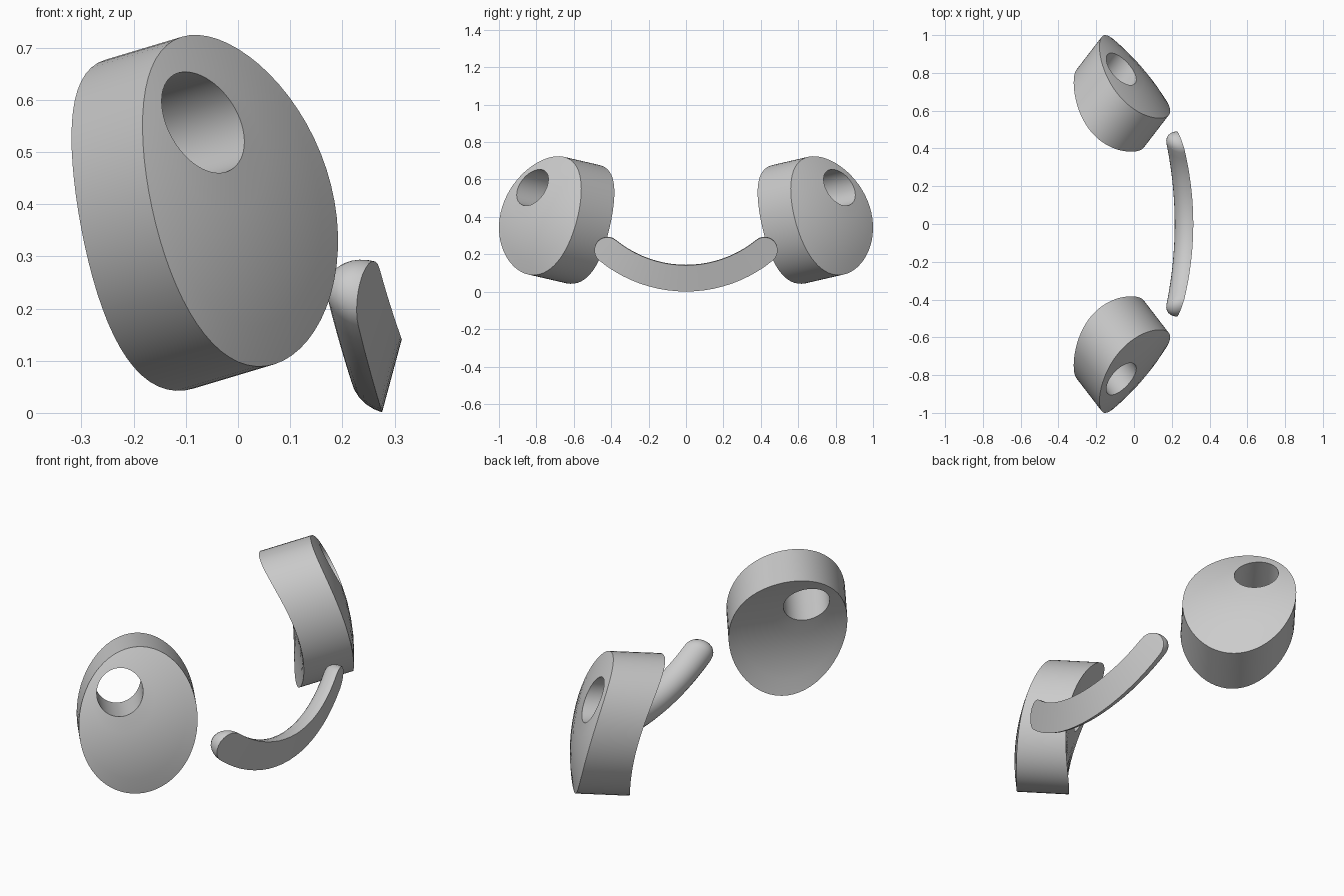
import bpy
import bmesh
from math import sin, cos, pi, radians
from mathutils import Vector

if "Cube" in bpy.data.objects:
    bpy.data.objects.remove(bpy.data.objects["Cube"], do_unlink=True)

GREY = (0.6, 0.6, 0.6, 1.0)
grey = bpy.data.materials.new("plain_grey")
grey.use_nodes = True
grey.diffuse_color = GREY
grey.node_tree.nodes["Principled BSDF"].inputs["Base Color"].default_value = GREY


def skin(name, rings, closed):
    """Bridge equal closed rings of points; either loop round or weld the tips."""
    bm = bmesh.new()
    loops = [[bm.verts.new(p) for p in ring] for ring in rings]
    count = len(loops[0])
    pairs = list(zip(loops, loops[1:]))
    if closed:
        pairs.append((loops[-1], loops[0]))
    for a, b in pairs:
        for i in range(count):
            j = (i + 1) % count
            bm.faces.new((a[i], a[j], b[j], b[i]))
    bmesh.ops.remove_doubles(bm, verts=bm.verts[:], dist=0.0001)
    bmesh.ops.recalc_face_normals(bm, faces=bm.faces[:])
    mesh = bpy.data.meshes.new(name)
    bm.to_mesh(mesh)
    bm.free()
    mesh.materials.append(grey)
    obj = bpy.data.objects.new(name, mesh)
    bpy.context.collection.objects.link(obj)
    bpy.ops.object.select_all(action="DESELECT")
    obj.select_set(True)
    bpy.context.view_layer.objects.active = obj
    bpy.ops.object.shade_smooth_by_angle(angle=radians(35))


# Eyes: domed oval slabs with a hollow back, pierced by a round pupil
CENTRE = Vector((0, 0.78, 0.39))
AXIS = Vector((0.60, 0.78, 0.18)).normalized()
ACROSS = Vector((0, 0, 1)).cross(AXIS).normalized()
UP = AXIS.cross(ACROSS)
SEGMENTS = 64
STEPS = 5


def eye_ring(t, is_back, side):
    """Ring blended from the pupil edge (t=0) to the oval rim (t=1)."""
    ring = []
    for i in range(SEGMENTS):
        ang = 2 * pi * i / SEGMENTS
        pupil = Vector((0.078 + 0.104 * cos(ang), 0.166 + 0.104 * sin(ang)))
        rim = Vector((-0.003 + 0.267 * cos(ang), 0.023 + 0.329 * sin(ang)))
        u, v = pupil.lerp(rim, t)
        height = 0.043 + 0.207 * u - 0.07 * v - 0.4 * u * u - 0.68 * v * v
        if is_back:
            height -= 0.253 - 0.4 * u * u - 0.02 * v
        p = CENTRE + ACROSS * u + UP * v + AXIS * height
        ring.append((p.x, p.y * side, p.z))
    return ring


for name, side in (("left_side_eye", 1), ("right_side_eye", -1)):
    front = [eye_ring(k / STEPS, False, side) for k in range(STEPS + 1)]
    back = [eye_ring(k / STEPS, True, side) for k in reversed(range(STEPS + 1))]
    skin(name, front + back, True)

# Mouth: curved bar with a flat leaning front, a round back and round ends
RADIUS = 0.07
BEND = 0.663
SWEEP = 0.686
ARC_STEPS = 20
CAP_STEPS = 6
SIDES = 14


def mouth_ring(theta, offset, r):
    ring = []
    for k in range(SIDES + 1):
        ang = pi * k / SIDES
        w, d = -r * cos(ang), 1.15 * r * sin(ang)
        y = BEND * sin(theta) + offset * cos(theta) - w * sin(theta)
        mid = 0.071 + BEND * (1 - cos(theta)) + offset * sin(theta)
        lift = w * cos(theta)
        x = 0.295 - 0.25 * y * y + (0.27 - 0.35 * y * y) * lift
        ring.append((x - 0.96 * d, y, mid + lift + 0.27 * d))
    return ring


def mouth_cap(side):
    angles = [pi / 2 * k / CAP_STEPS for k in range(1, CAP_STEPS + 1)]
    return [mouth_ring(side * SWEEP, side * RADIUS * sin(a), RADIUS * cos(a)) for a in angles]


arc = [mouth_ring(SWEEP * (2 * k / ARC_STEPS - 1), 0, RADIUS) for k in range(ARC_STEPS + 1)]
skin("mouth", mouth_cap(-1)[::-1] + arc + mouth_cap(1), False)
